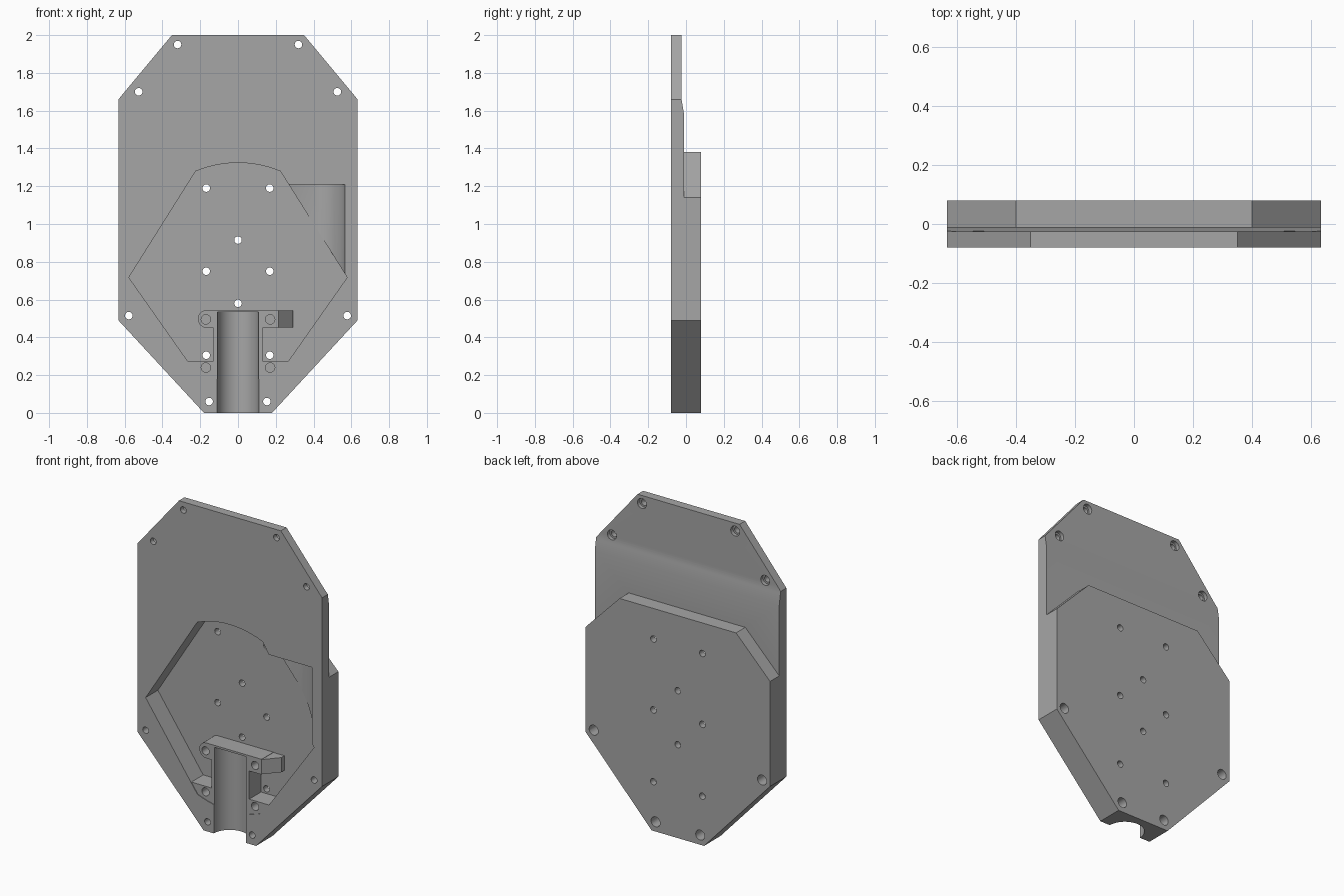
import bpy, bmesh
from math import cos, sin, radians

cube = bpy.data.objects.get("Cube")
if cube:
    bpy.data.objects.remove(cube, do_unlink=True)

grey = bpy.data.materials.new("mid_grey")
grey.use_nodes = True
grey.diffuse_color = (0.38, 0.38, 0.38, 1)
grey.node_tree.nodes["Principled BSDF"].inputs["Base Color"].default_value = grey.diffuse_color

FRONT, BACK, FLOOR = -0.08, 0.08, 0.04
PLACE = {"X": lambda a, b, t: (t, a, b),
         "Y": lambda a, b, t: (a, t, b),
         "Z": lambda a, b, t: (a, b, t)}


def arc(cx, cy, r, start, end, n=12):
    angles = [radians(start + (end - start) * i / n) for i in range(n + 1)]
    return [(cx + r * cos(a), cy + r * sin(a)) for a in angles]


def prism(name, points, lo, hi, axis="Y"):
    """Extrude a closed 2D profile along an axis."""
    bm = bmesh.new()
    rings = [[bm.verts.new(PLACE[axis](a, b, t)) for a, b in points] for t in (lo, hi)]
    for ring in rings:
        bm.faces.new(ring)
    for i in range(len(points)):
        j = (i + 1) % len(points)
        bm.faces.new((rings[0][i], rings[0][j], rings[1][j], rings[1][i]))
    bmesh.ops.recalc_face_normals(bm, faces=bm.faces)
    mesh = bpy.data.meshes.new(name)
    bm.to_mesh(mesh)
    bm.free()
    mesh.materials.append(grey)
    obj = bpy.data.objects.new(name, mesh)
    bpy.context.collection.objects.link(obj)
    return obj


def cut(target, cutter):
    """Subtract the cutter, bake the result and drop the cutter."""
    mod = target.modifiers.new("cut", "BOOLEAN")
    mod.operation, mod.solver, mod.object = "DIFFERENCE", "EXACT", cutter
    bpy.context.view_layer.update()
    graph = bpy.context.evaluated_depsgraph_get()
    mesh = bpy.data.meshes.new_from_object(target.evaluated_get(graph))
    target.modifiers.clear()
    target.data = mesh
    bpy.data.objects.remove(cutter, do_unlink=True)


def drill(target, x, z, r, lo, hi):
    circle = arc(x, z, r, 0, 360, 20)[:-1]
    cut(target, prism("drill", circle, lo, hi))


def mirrored(half):
    """Complete a right-hand outline with its left-hand twin."""
    return half + [(-x, z) for x, z in reversed(half)]


# Main plate outline
plate = prism("housing_plate",
              mirrored([(0.18, 0), (0.633, 0.49), (0.633, 1.66), (0.35, 2)]), FRONT, BACK)

# Thin upper back above the thick chamfered pad
cut(plate, prism("back_step",
                 mirrored([(0.8, 1.14 - 0.17), (0.4, 1.38)]) + [(-0.8, 2.1), (0.8, 2.1)],
                 -0.01, 0.3))
slope = arc(0.225, 1.69, 0.25, 180, 180 + 10, 4)
slope = [(y, z) for y, z in slope]
cut(plate, prism("back_slope", [(0.2, 1.58), (-0.01, 1.58)] + slope[::-1]
                 + [(-0.025, 2.1), (0.2, 2.1)], -0.8, 0.8, "X"))

# Front pocket, leaving the cable clamp standing inside it
pocket = prism("pocket", arc(0, 0.742, 0.582, 67.3, 112.7) + [(-0.578, 0.717)]
               + arc(0, 0.75, 0.582, 247.5, 292.5) + [(0.578, 0.717)], -0.3, FLOOR)
clamp = [(-0.7, 0), (0.7, 0), (0.7, 0.275), (0.13, 0.275), (0.13, 0.45),
         (0.215, 0.45), (0.215, 0.545)]
clamp += arc(-0.165, 0.4975, 0.0475, 90, 270)
clamp += [(-0.13, 0.45), (-0.13, 0.275), (-0.7, 0.275)]
cut(pocket, prism("clamp", clamp, FRONT + 0.004, 0.2))
cut(pocket, prism("clamp_wedge", [(0.2, -0.076), (0.215, -0.076), (0.29, 0.01),
                                  (0.29, 0.2), (0.2, 0.2)], 0.452, 0.543, "Z"))
cut(plate, pocket)

# Side relief with a sloping floor and a curved outer wall
relief = [(0.26, -0.3), (0.26, 0.0)] + arc(0.405, -0.127, 0.167, 90, 16.4, 12)
cut(plate, prism("side_relief", relief + [(0.565, -0.3)], 0.717, 1.21, "Z"))

# Cable groove running out of the bottom edge
cut(plate, prism("cable_groove", [(0.11, -0.3)] + arc(0, FRONT, 0.11, 0, 180, 24)
                 + [(-0.11, -0.3)], -0.1, 0.533, "Z"))

# Through holes: pocket floor
for z in (0.58, 0.915):
    drill(plate, 0, z, 0.02, -0.3, 0.3)
for side in (-1, 1):
    for z in (0.305, 0.75, 1.19):
        drill(plate, side * 0.168, z, 0.02, -0.3, 0.3)
    # Blind clamp screw holes
    for z in (0.24, 0.495):
        drill(plate, side * 0.17, z, 0.025, -0.3, 0.02)
    # Rim holes, counterbored from the back
    for x, z, seat in ((0.32, 1.95, -0.048), (0.526, 1.7, -0.048),
                       (0.578, 0.515, -0.03), (0.153, 0.06, -0.03)):
        drill(plate, side * x, z, 0.02, -0.3, 0.3)
        drill(plate, side * x, z, 0.031, seat, 0.3)

# Smooth the curved walls, keep the machined edges crisp
bpy.ops.object.select_all(action="DESELECT")
plate.select_set(True)
bpy.context.view_layer.objects.active = plate
bpy.ops.object.shade_smooth_by_angle(angle=radians(25))
